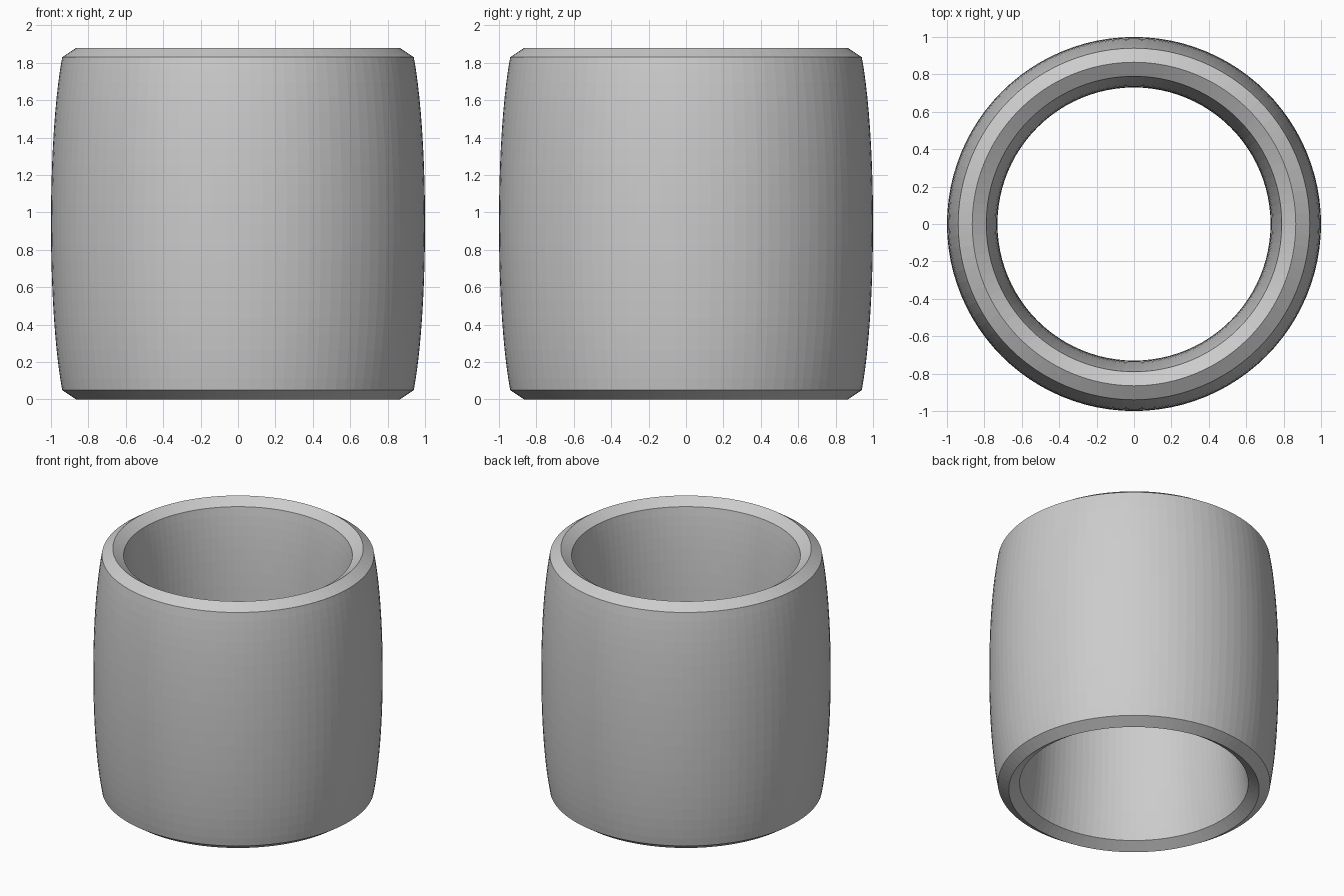
import bpy, bmesh, math

if "Cube" in bpy.data.objects:
    bpy.data.objects.remove(bpy.data.objects["Cube"])

MID_R, HALF_T = 0.865, 0.135      # wall centre radius, half thickness
MID_Z, HALF_H, CUT_H = 0.94, 0.94, 0.89
ELLIPSE_B = 1.07                  # vertical semi-axis of the bulging wall
STEPS, SEGMENTS = 20, 96


def wall(side):
    """Bulged wall profile from bottom to top; side is +1 outer, -1 inner."""
    limit = math.asin(CUT_H / ELLIPSE_B)
    pts = []
    for i in range(STEPS + 1):
        a = -limit + 2 * limit * i / STEPS
        pts.append((MID_R + side * HALF_T * math.cos(a),
                    MID_Z + ELLIPSE_B * math.sin(a)))
    return pts


# Closed cross-section: bottom ridge, outer wall, top ridge, inner wall
profile = ([(MID_R, MID_Z - HALF_H)] + wall(1)
           + [(MID_R, MID_Z + HALF_H)] + wall(-1)[::-1])

# Revolve the cross-section into a ring
bm = bmesh.new()
rings = []
for s in range(SEGMENTS):
    t = 2 * math.pi * s / SEGMENTS
    rings.append([bm.verts.new((r * math.cos(t), r * math.sin(t), z))
                  for r, z in profile])
n = len(profile)
for s in range(SEGMENTS):
    a, b = rings[s], rings[(s + 1) % SEGMENTS]
    for i in range(n):
        j = (i + 1) % n
        bm.faces.new((a[i], b[i], b[j], a[j]))
bmesh.ops.recalc_face_normals(bm, faces=bm.faces)

mesh = bpy.data.meshes.new("barrel_ring")
bm.to_mesh(mesh)
bm.free()

grey = bpy.data.materials.new("light grey")
grey.diffuse_color = (0.6, 0.6, 0.6, 1)
grey.use_nodes = True
grey.node_tree.nodes["Principled BSDF"].inputs["Base Color"].default_value = grey.diffuse_color
mesh.materials.append(grey)
ring = bpy.data.objects.new("barrel_ring", mesh)
bpy.context.collection.objects.link(ring)
